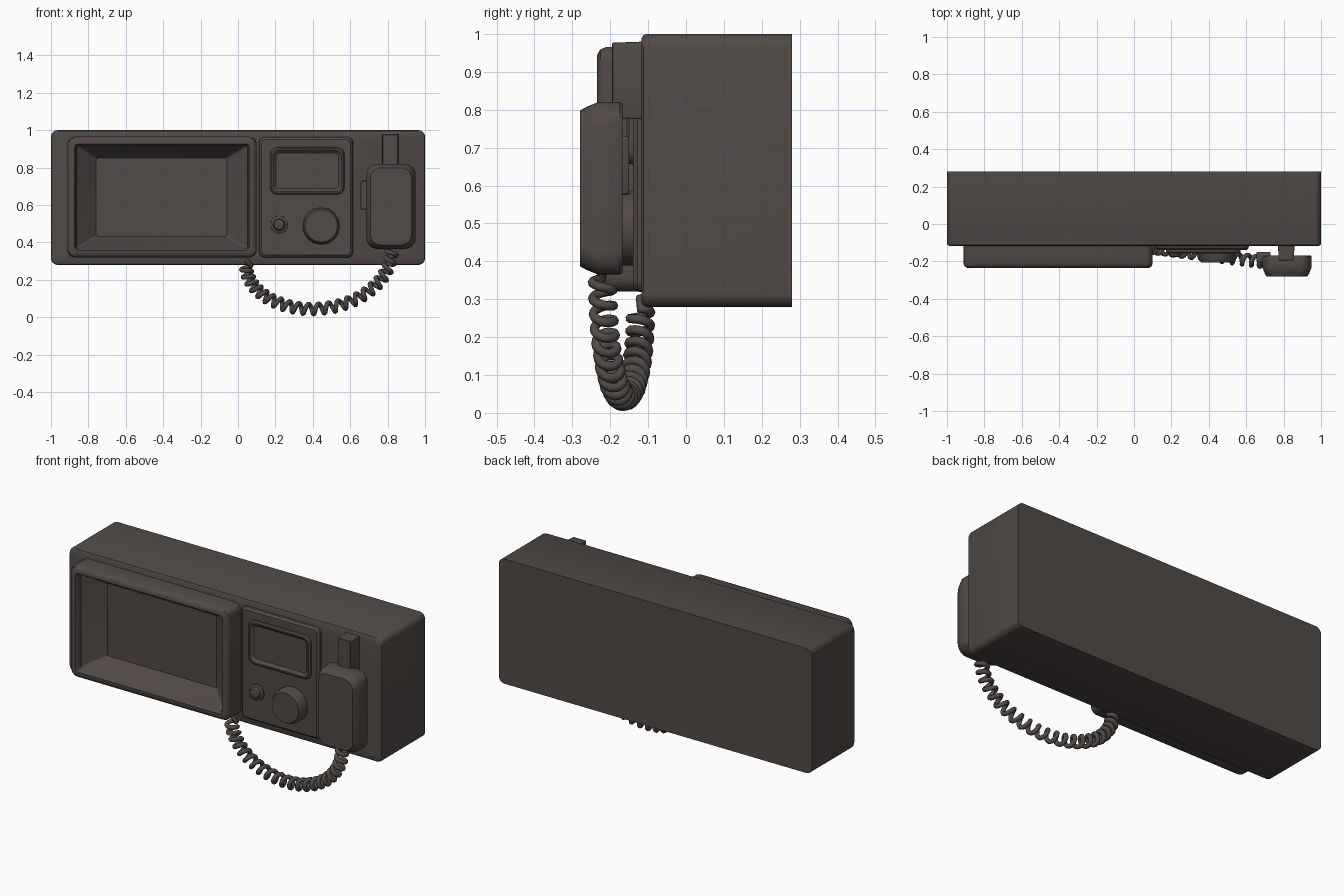
import bpy, bmesh
from math import pi, sin, cos
from mathutils import Vector

if "Cube" in bpy.data.objects:
    bpy.data.objects.remove(bpy.data.objects["Cube"])

# One dark brown plastic for everything
COLOR = (0.083, 0.069, 0.063, 1)
plastic = bpy.data.materials.new("dark_brown_plastic")
plastic.use_nodes = True
plastic.diffuse_color = COLOR
bsdf = plastic.node_tree.nodes["Principled BSDF"]
bsdf.inputs["Base Color"].default_value = COLOR
bsdf.inputs["Roughness"].default_value = 0.6


def finish(obj, angle=0.6):
    if not obj.data.materials:
        obj.data.materials.append(plastic)
    bpy.ops.object.select_all(action='DESELECT')
    obj.select_set(True)
    bpy.context.view_layer.objects.active = obj
    bpy.ops.object.shade_smooth_by_angle(angle=angle)


def ring(x0, x1, z0, z1, r, y, seg):
    """Rounded rectangle facing the front, counter-clockwise."""
    corners = ((x1 - r, z1 - r), (x0 + r, z1 - r), (x0 + r, z0 + r), (x1 - r, z0 + r))
    return [Vector((cx + r * cos(a), y, cz + r * sin(a)))
            for q, (cx, cz) in enumerate(corners)
            for a in [(q + i / seg) * pi / 2 for i in range(seg + 1)]]


def loft(name, rect, steps, seg=6, cap_front=True):
    """Skin rounded rectangles from back to front.
    Each step is (y, inset, corner radius) or a full (x0, x1, z0, z1, r, y)."""
    bm = bmesh.new()
    loops = []
    for s in steps:
        if len(s) == 3:
            y, d, r = s
            s = (rect[0] + d, rect[1] - d, rect[2] + d, rect[3] - d, r, y)
        loops.append([bm.verts.new(p) for p in ring(*s, seg)])
    n = len(loops[0])
    for a, b in zip(loops, loops[1:]):
        for i in range(n):
            j = (i + 1) % n
            bm.faces.new((a[i], a[j], b[j], b[i]))
    bm.faces.new(loops[0][::-1])
    if cap_front:
        bm.faces.new(loops[-1])
    bmesh.ops.remove_doubles(bm, verts=bm.verts, dist=1e-5)
    mesh = bpy.data.meshes.new(name)
    bm.to_mesh(mesh)
    bm.free()
    obj = bpy.data.objects.new(name, mesh)
    bpy.context.collection.objects.link(obj)
    finish(obj)
    return obj


def turned(name, x, z, profile, seg):
    """Round part facing the front from (y, radius) pairs."""
    return loft(name, None, [(x - r, x + r, z - r, z + r, r, y) for y, r in profile], seg)


# Main case, open where the horn sinks into it
loft("case", (-1, 1, 0.28, 1), [
    (0.28, 0, 0.035), (-0.105, 0, 0.035), (-0.112, 0.003, 0.034), (-0.117, 0.011, 0.03),
    (-0.88, 0.07, 0.35, 0.94, 0.03, -0.117)], cap_front=False)

# Horn bezel with its funnel
loft("horn_bezel", (-0.912, 0.1, 0.32, 0.965), [
    (-0.11, 0, 0.04), (-0.212, 0, 0.04), (-0.226, 0.006, 0.036), (-0.235, 0.02, 0.03),
    (-0.235, 0.038, 0.018), (-0.225, 0.046, 0.014),
    (-0.2, 0.048, 0.012), (-0.5, -0.33, 0.59, 0.688, 0.002, 0.11)])

# Control panel
loft("control_panel", (0.112, 0.615, 0.318, 0.965), [
    (-0.11, 0, 0.03), (-0.128, 0.002, 0.03), (-0.14, 0.014, 0.022)])
loft("display_frame", (0.17, 0.57, 0.655, 0.91), [
    (-0.13, 0, 0.04), (-0.15, 0.002, 0.04), (-0.157, 0.009, 0.035),
    (-0.157, 0.017, 0.03), (-0.142, 0.032, 0.02)])
turned("large_dial", 0.445, 0.488,
       [(-0.13, 0.1), (-0.185, 0.098), (-0.205, 0.087)], 4)
turned("small_knob_base", 0.22, 0.495, [(-0.13, 0.048), (-0.148, 0.046), (-0.152, 0.04)], 6)
turned("small_knob", 0.22, 0.495,
       [(-0.14, 0.032), (-0.163, 0.032), (-0.172, 0.027), (-0.177, 0.016)], 6)

# Handset, its talk button and the wall clip
loft("handset", (0.686, 0.95, 0.365, 0.82), [
    (-0.168, 0.004, 0.06), (-0.175, 0, 0.06), (-0.232, 0, 0.06), (-0.262, 0.012, 0.058),
    (-0.28, 0.022, 0.055)])
loft("talk_button", (0.655, 0.73, 0.575, 0.73), [
    (-0.15, 0.003, 0.008), (-0.155, 0, 0.008), (-0.2, 0, 0.008), (-0.205, 0.003, 0.008)], 3)
loft("handset_clip", (0.77, 0.858, 0.775, 0.98), [
    (-0.11, 0, 0.004), (-0.192, 0.003, 0.004), (-0.195, 0.006, 0.004)], 2)


# Coiled cord hanging between case and handset
def hang(t):
    a = pi * t
    return Vector((0.432 - 0.388 * cos(a), -0.17 + 0.05 * cos(a), 0.275 + 0.08 * t - 0.27 * sin(a)))


TURNS, STEPS, RADIUS = 22, 16, 0.027
path = [hang(0) + Vector((0, 0, 0.03))]
total = TURNS * STEPS
for k in range(total + 1):
    t = k / total
    tangent = (hang(t + 0.001) - hang(t - 0.001)).normalized()
    side = tangent.cross(Vector((0, 1, 0))).normalized()
    other = side.cross(tangent)
    a = 2 * pi * k / STEPS
    path.append(hang(t) + RADIUS * (side * cos(a) + other * sin(a)))
path.append(hang(1) + Vector((0, 0, 0.03)))

curve = bpy.data.curves.new("coiled_cord", 'CURVE')
curve.dimensions = '3D'
curve.bevel_depth = 0.0125
curve.bevel_resolution = 2
curve.use_fill_caps = True
spline = curve.splines.new('POLY')
spline.points.add(len(path) - 1)
for point, co in zip(spline.points, path):
    point.co = (*co, 1)
cord = bpy.data.objects.new("coiled_cord", curve)
bpy.context.collection.objects.link(cord)
bpy.ops.object.select_all(action='DESELECT')
cord.select_set(True)
bpy.context.view_layer.objects.active = cord
bpy.ops.object.convert(target='MESH')
finish(bpy.context.view_layer.objects.active, 1.2)
